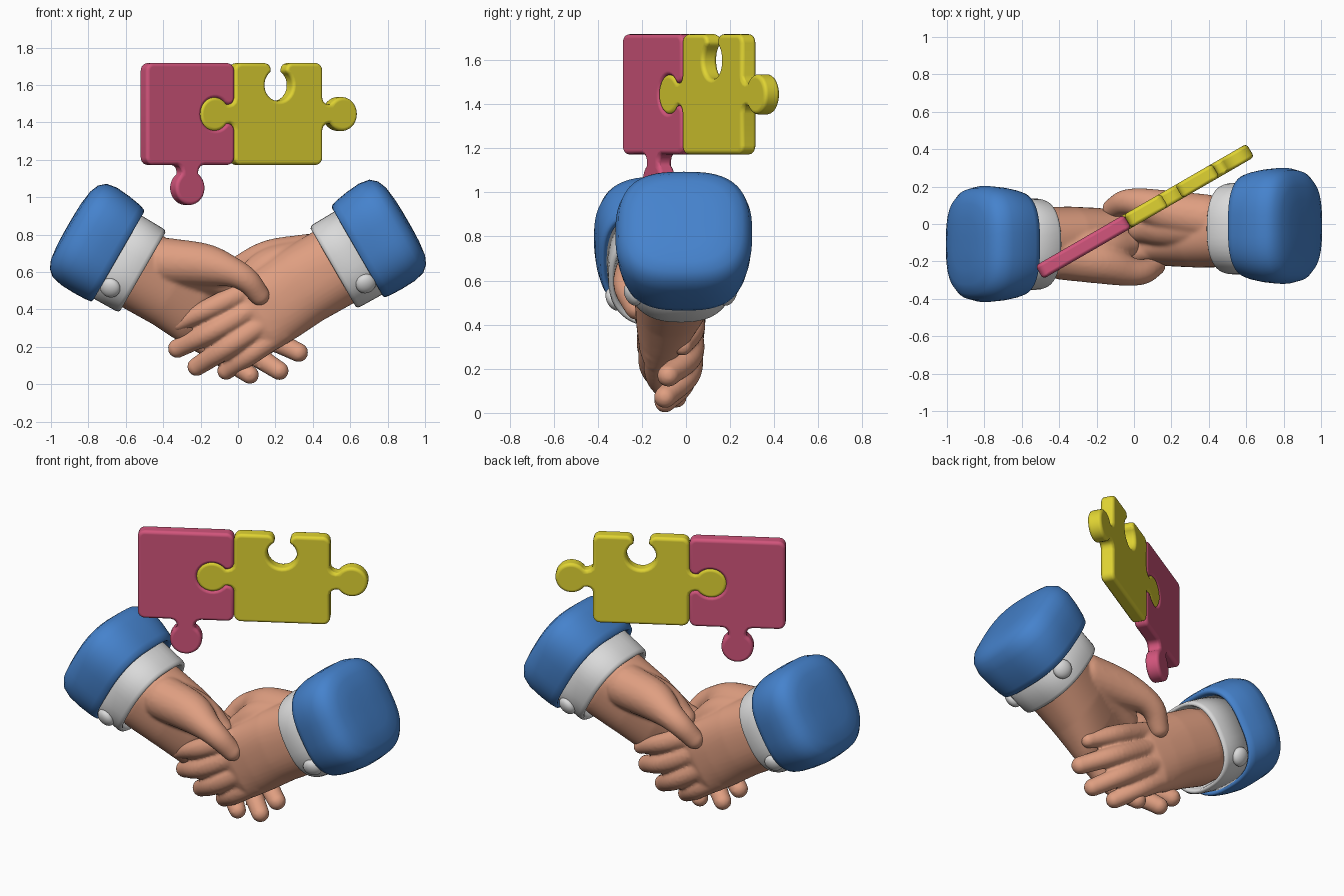
import bpy, bmesh, math
from mathutils import Vector, Matrix

if "Cube" in bpy.data.objects:
    bpy.data.objects.remove(bpy.data.objects["Cube"])


def material(name, rgb):
    m = bpy.data.materials.new(name)
    m.diffuse_color = (*rgb, 1)
    m.use_nodes = True
    m.node_tree.nodes["Principled BSDF"].inputs["Base Color"].default_value = m.diffuse_color
    return m


SKIN = material("skin", (0.74, 0.345, 0.22))
BLUE = material("sleeve blue", (0.06, 0.225, 0.61))
WHITE = material("cuff white", (0.70, 0.70, 0.70))
PINK = material("pink", (0.64, 0.09, 0.20))
YELLOW = material("yellow", (0.74, 0.65, 0.032))

# Arm frame: local x runs down the arm, local y across it, local z is depth
C, S = math.cos(math.radians(30)), math.sin(math.radians(30))
RIGHT = Matrix(((-C, -S, 0, 0.52), (0, 0, 1, 0), (-S, C, 0, 0.63), (0, 0, 0, 1)))


def left(depth):
    """The opposite arm: half a turn about the vertical."""
    return Matrix.Translation((0, depth, -0.022)) @ Matrix.Rotation(math.pi, 4, 'Z') @ RIGHT


def finish(bm, name, mat, frame):
    bm.transform(frame)
    bmesh.ops.recalc_face_normals(bm, faces=bm.faces)
    me = bpy.data.meshes.new(name)
    bm.to_mesh(me)
    bm.free()
    me.materials.append(mat)
    ob = bpy.data.objects.new(name, me)
    bpy.context.collection.objects.link(ob)
    for p in me.polygons:
        p.use_smooth = True
    return ob


def loft(bm, rings, power=2.6, n=48):
    """Superellipse rings (s, t centre, t half, depth centre, depth half), capped."""
    prev = None
    for s, tc, th, yc, yh in rings:
        ring = []
        for i in range(n):
            a = 2 * math.pi * i / n
            c, d = math.cos(a), math.sin(a)
            ring.append(bm.verts.new((s,
                        tc + th * math.copysign(abs(c) ** (2 / power), c),
                        yc + yh * math.copysign(abs(d) ** (2 / power), d))))
        if prev:
            for i in range(n):
                j = (i + 1) % n
                bm.faces.new((prev[i], prev[j], ring[j], ring[i]))
        else:
            bm.faces.new(ring)
        prev = ring
    bm.faces.new(prev)


def digit(bm, pts, steps=9):
    """Rounded tapering finger through (s, t, depth, radius) points."""
    p = [Vector(q) for q in pts]
    p = [2 * p[0] - p[1]] + p + [2 * p[-1] - p[-2]]
    for k in range(1, len(p) - 2):
        a, b, c, d = p[k - 1:k + 3]
        for i in range(steps + 1):
            u = i / steps
            q = 0.5 * (2 * b + (c - a) * u + (2 * a - 5 * b + 4 * c - d) * u ** 2
                       + (3 * b - a - 3 * c + d) * u ** 3)
            bmesh.ops.create_icosphere(bm, subdivisions=3, radius=q[3],
                                       matrix=Matrix.Translation(q.xyz))


PALM = [(-0.12, 0, 0.20, -0.03, 0.18), (0, 0, 0.22, -0.035, 0.195),
        (0.2, 0, 0.217, -0.065, 0.168), (0.36, -0.015, 0.212, -0.095, 0.132),
        (0.48, -0.025, 0.205, -0.13, 0.088), (0.55, -0.02, 0.18, -0.14, 0.055)]
# Four fingers, thumb, and the pad that fills the web behind the thumb
DIGITS = [
    [(.45, .12, -.14, .064), (.69, .14, -.17, .057), (.88, .155, -.125, .044)],
    [(.45, .025, -.15, .064), (.74, .028, -.16, .059), (.95, .042, -.06, .052)],
    [(.45, -.07, -.15, .064), (.71, -.085, -.15, .059), (.91, -.094, -.045, .051)],
    [(.42, -.16, -.13, .064), (.63, -.18, -.125, .057), (.785, -.192, -.045, .049)],
    [(.10, .11, .03, .13), (.28, .195, .065, .115), (.42, .235, .11, .081),
     (.52, .238, .115, .067), (.615, .203, .082, .056)],
    [(.10, .08, 0, .14), (.30, .16, -.01, .115), (.46, .17, -.03, .07)]]
CUFF = [(-0.12, 0, .20, -.025, .19), (-0.01, 0, .225, -.025, .214),
        (0.008, 0, .231, -.025, .22), (0.013, 0, .24, -.025, .229),
        (0.006, 0, .25, -.025, .239), (-0.01, 0, .254, -.025, .244),
        (-0.25, 0, .258, -.02, .252)]
SLEEVE = [(-.24, .005, .23, -.01, .23), (-.165, .005, .25, -.01, .25),
          (-.147, .005, .26, -.01, .26), (-.141, .006, .271, -.01, .27),
          (-.147, .007, .283, -.01, .28), (-.18, .01, .291, -.01, .29),
          (-.25, .015, .298, -.01, .303), (-.33, .02, .3, -.01, .31),
          (-.39, .022, .288, -.01, .296), (-.425, .022, .257, -.01, .266),
          (-.445, .02, .21, -.01, .215), (-.455, .02, .13, -.01, .14),
          (-.458, .02, .05, -.01, .05)]

for side, hand_f, cuff_f, sleeve_f in (("right", RIGHT, RIGHT, RIGHT),
                                       ("left", left(-.14), left(-.133), left(-.117))):
    # Hand: palm and digits fused into one smooth skin
    bm = bmesh.new()
    loft(bm, PALM, 2.3)
    for pts in DIGITS:
        digit(bm, pts)
    hand = finish(bm, side + "_hand", SKIN, hand_f)
    rm = hand.modifiers.new("fuse", 'REMESH')
    rm.mode = 'VOXEL'
    rm.voxel_size = 0.0095
    rm.use_smooth_shade = True
    sm = hand.modifiers.new("soften", 'SMOOTH')
    sm.factor = 0.5
    sm.iterations = 8

    # Shirt cuff and jacket sleeve
    bm = bmesh.new()
    loft(bm, CUFF, 2.5)
    finish(bm, side + "_cuff", WHITE, cuff_f)
    bm = bmesh.new()
    loft(bm, SLEEVE, 2.8, 64)
    finish(bm, side + "_sleeve", BLUE, sleeve_f)

    # Cuff buttons, front and back
    for d in (-1, 1):
        bm = bmesh.new()
        place = (Matrix.Translation((-0.095, -0.162, -0.025 + d * 0.217))
                 @ Matrix.Rotation(d * math.radians(30), 4, 'X')
                 @ Matrix.Diagonal((0.055, 0.055, 0.034, 1)))
        bmesh.ops.create_uvsphere(bm, u_segments=24, v_segments=14, radius=1, matrix=place)
        finish(bm, side + ("_back" if d > 0 else "_front") + "_button", WHITE, cuff_f)


# Puzzle pieces
SIZE, THICK, BASE = 0.545, 0.082, 1.172


def knob(sign, d, r, w):
    """Edge detail as (along, outward) points: tab (sign 1) or socket (sign -1)."""
    start = math.asin(w / r)
    pts = [(-w - .035, 0), (-w - .016, .006), (-w - .005, .018), (-w, .034)]
    n = 24
    for i in range(n + 1):
        a = -math.pi / 2 - start - (2 * math.pi - 2 * start) * i / n
        pts.append((r * math.cos(a), d + r * math.sin(a)))
    pts += [(-x, y) for x, y in reversed(pts[:4])]
    return [(x, sign * y) for x, y in pts]


def puzzle(name, mat, u0, edges):
    """Square outline walked anticlockwise: bottom, right, top, left."""
    h, c = SIZE / 2, 0.04
    out = []
    for k in range(4):
        q = Matrix.Rotation(k * math.pi / 2, 2)
        pts = [(-h + c - c * math.sin(a), -h + c - c * math.cos(a))
               for a in [math.pi / 2 * (1 - i / 5) for i in range(6)]]
        if k in edges:
            pts += [(x, -h - y) for x, y in knob(*edges[k])]
        out += [q @ Vector(p) for p in pts]
    bm = bmesh.new()
    face = bm.faces.new([bm.verts.new((p.x + u0, -THICK / 2, p.y + BASE + h)) for p in out])
    ext = bmesh.ops.extrude_face_region(bm, geom=[face])
    bmesh.ops.translate(bm, vec=(0, THICK, 0),
                        verts=[v for v in ext['geom'] if isinstance(v, bmesh.types.BMVert)])
    turn = Matrix.Translation((-0.035, 0.014, 0)) @ Matrix.Rotation(math.radians(30), 4, 'Z')
    ob = finish(bm, name, mat, turn)
    bv = ob.modifiers.new("round", 'BEVEL')
    bv.width = 0.02
    bv.segments = 4
    bv.limit_method = 'ANGLE'
    bv.angle_limit = math.radians(60)
    bv.use_clamp_overlap = False
    bv.harden_normals = True


TAB = (1, 0.123, 0.091, 0.052)
puzzle("pink_puzzle_piece", PINK, -SIZE / 2, {0: TAB, 1: (-1, 0.122, 0.086, 0.05)})
puzzle("yellow_puzzle_piece", YELLOW, SIZE / 2,
       {1: TAB, 2: (-1, 0.118, 0.084, 0.045), 3: TAB})
